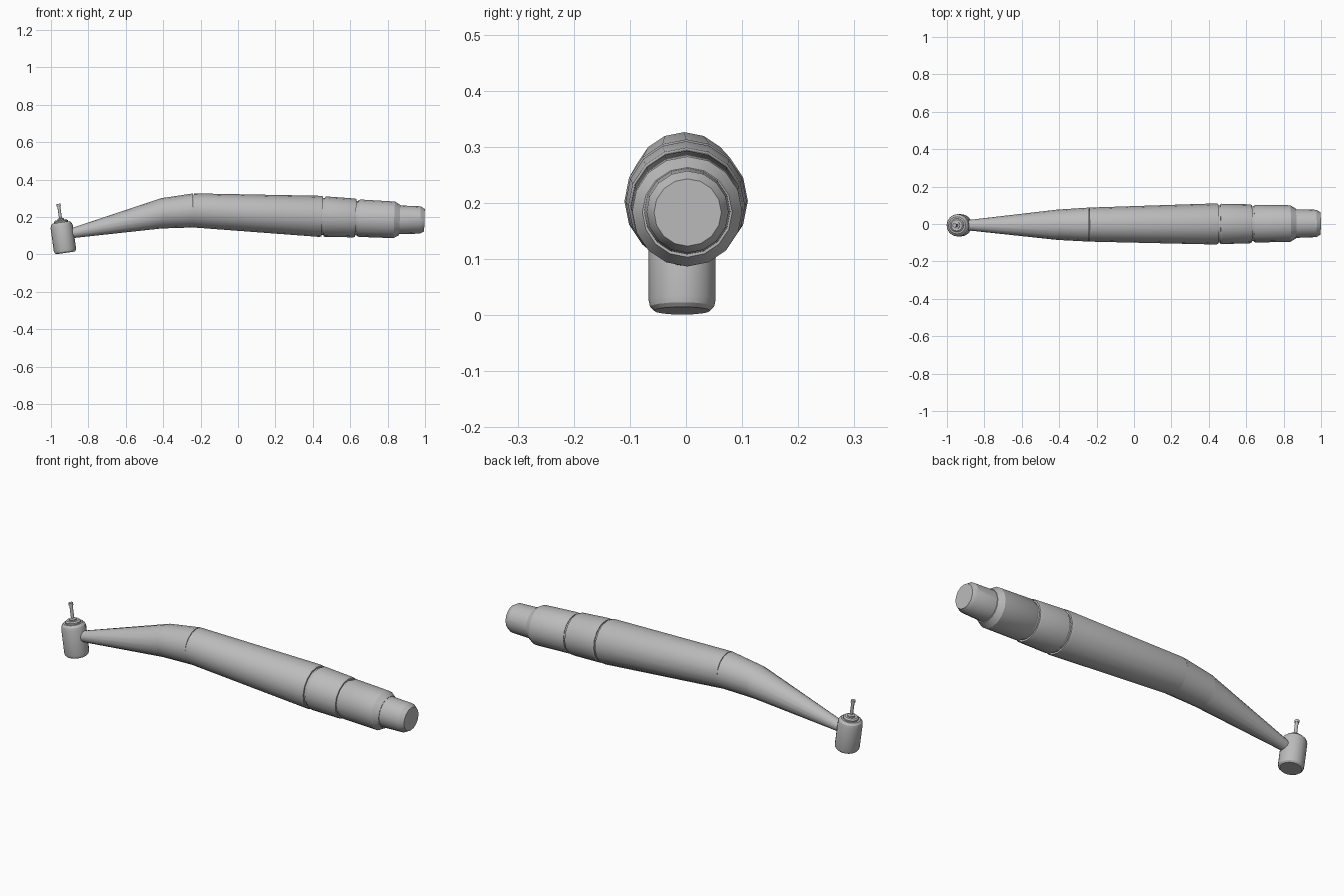
import bpy, bmesh, math
from mathutils import Vector

SIDES = 16

old = bpy.data.objects.get("Cube")
if old:
    bpy.data.objects.remove(old, do_unlink=True)

steel = bpy.data.materials.new("brushed steel grey")
steel.use_nodes = True
steel.diffuse_color = (0.5, 0.5, 0.5, 1)
steel.node_tree.nodes["Principled BSDF"].inputs["Base Color"].default_value = (0.5, 0.5, 0.5, 1)


def loft(name, rings, axis):
    """Skin capped circles, given as (centre, radius), square to the axis."""
    side = Vector((0, 1, 0))
    up = axis.cross(side).normalized()
    bm = bmesh.new()
    loops = []
    for centre, radius in rings:
        angles = [2 * math.pi * i / SIDES for i in range(SIDES)]
        loops.append([bm.verts.new(centre + radius * (math.cos(a) * side + math.sin(a) * up))
                      for a in angles])
    for low, high in zip(loops, loops[1:]):
        for i in range(SIDES):
            j = (i + 1) % SIDES
            bm.faces.new((low[i], low[j], high[j], high[i]))
    bm.faces.new(loops[0])
    bm.faces.new(loops[-1])
    bmesh.ops.recalc_face_normals(bm, faces=bm.faces)
    mesh = bpy.data.meshes.new(name)
    bm.to_mesh(mesh)
    bm.free()
    mesh.materials.append(steel)
    obj = bpy.data.objects.new(name, mesh)
    bpy.context.collection.objects.link(obj)
    bpy.ops.object.select_all(action='DESELECT')
    obj.select_set(True)
    bpy.context.view_layer.objects.active = obj
    bpy.ops.object.shade_smooth_by_angle(angle=math.radians(28))


def body(name, stations, slope=-0.04):
    """Part of the handle from (x, z, radius) stations."""
    rings = [(Vector((x, 0.005 * x - 0.002, z)), r) for x, z, r in stations]
    loft(name, rings, Vector((1, 0, slope)).normalized())


def handle(name, profile):
    """Rear part that follows the gently sloping handle line."""
    body(name, [(x, 0.224 - 0.047 * x, r) for x, r in profile])


# Tapered neck and bend
body("neck", [(-0.9, 0.112, 0.026), (-0.875, 0.117, 0.029), (-0.41, 0.2195, 0.081)], 0)
body("bend", [(-0.41, 0.2195, 0.081), (-0.24, 0.235, 0.091)], 0)

# Barrel, grooved collars and hose connector
handle("barrel", [(-0.24, 0.091), (0.44, 0.11), (0.45, 0.107)])
handle("front_groove", [(0.445, 0.099), (0.47, 0.099)])
handle("collar", [(0.46, 0.104), (0.467, 0.108), (0.62, 0.104), (0.63, 0.1)])
handle("rear_groove", [(0.62, 0.092), (0.65, 0.092)])
handle("sleeve", [(0.64, 0.095), (0.65, 0.1), (0.835, 0.098), (0.865, 0.08)])
body("connector", [(0.855, 0.185, 0.077), (0.975, 0.184, 0.073), (0.997, 0.183, 0.06)], -0.03)

# Tilted turbine head with chuck and bur
lean = math.radians(8)
head_axis = Vector((-math.sin(lean), 0, math.cos(lean)))
base = Vector((-0.923, -0.007, 0.008))


def head(name, profile):
    loft(name, [(base + head_axis * h, r) for r, h in profile], head_axis)


head("head", [(0.05, 0), (0.057, 0.007), (0.06, 0.02), (0.06, 0.14),
              (0.056, 0.155), (0.046, 0.165)])
head("chuck", [(0.037, 0.163), (0.037, 0.172), (0.03, 0.178)])
head("bur_base", [(0.018, 0.176), (0.018, 0.184), (0.009, 0.188)])
head("bur_shank", [(0.008, 0.185), (0.008, 0.255)])
head("bur_tip", [(0.011, 0.253), (0.011, 0.265)])
